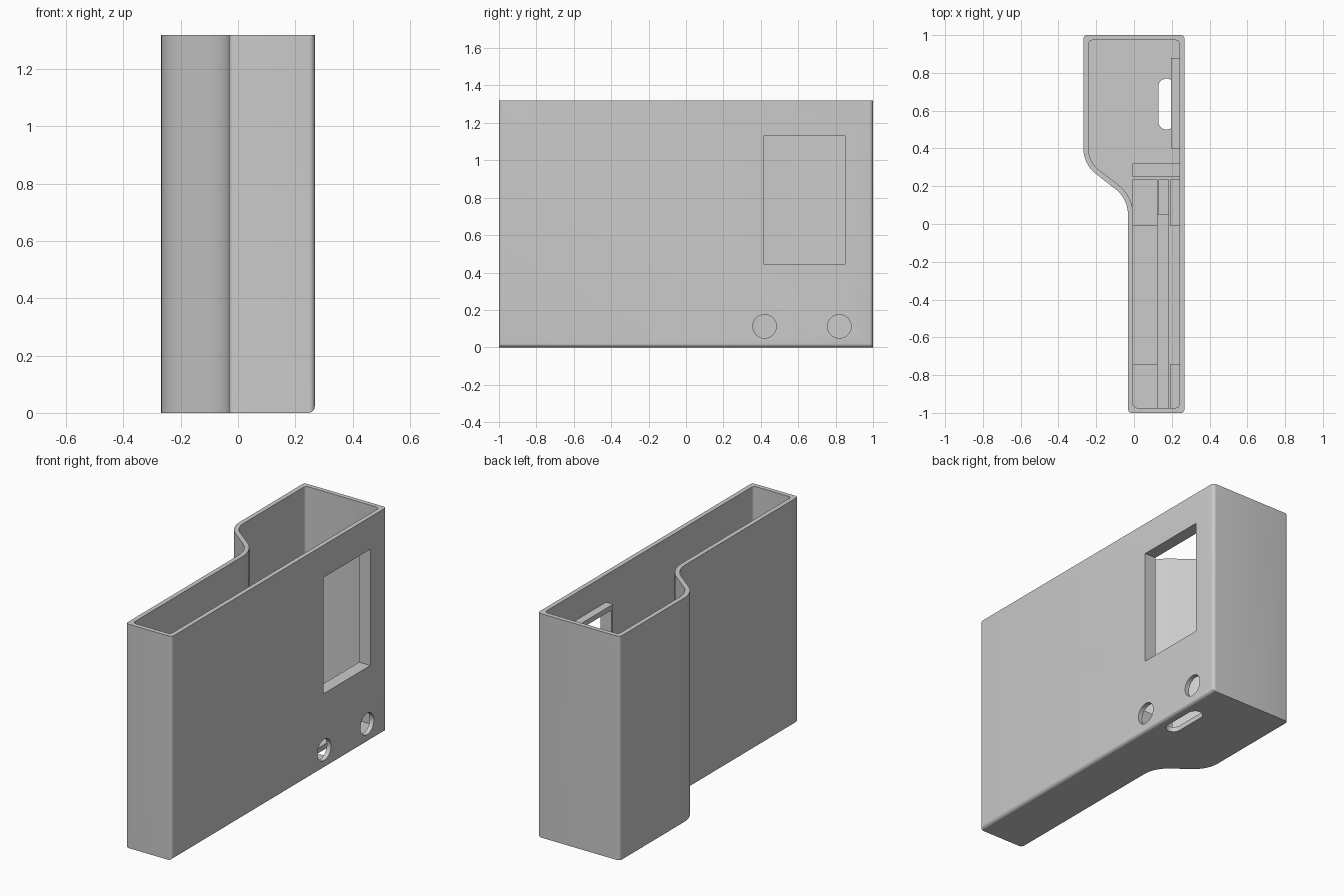
import bpy, bmesh, math
from math import cos, sin, radians

cube = bpy.data.objects.get("Cube")
if cube:
    bpy.data.objects.remove(cube, do_unlink=True)

HALF_X, HEIGHT, WALL, FLOOR = 0.268, 1.32, 0.027, 0.03
NECK_X, BEND = -0.032, 0.17
INNER_X = HALF_X - WALL

grey = bpy.data.materials.new("light grey plastic")
grey.use_nodes = True
grey.diffuse_color = (0.6, 0.6, 0.6, 1)
grey.node_tree.nodes["Principled BSDF"].inputs["Base Color"].default_value = (0.6, 0.6, 0.6, 1)


def arc(cx, cy, r, a0, a1, n=6):
    angles = [radians(a0 + (a1 - a0) * i / n) for i in range(n + 1)]
    return [(cx + r * cos(a), cy + r * sin(a)) for a in angles]


def prism(name, points, start, end, axis="z"):
    """Extrude a flat outline along an axis; (u, v) is (x, y), (y, z) or (x, z)."""
    place = {"z": lambda u, v, w: (u, v, w),
             "x": lambda u, v, w: (w, u, v),
             "y": lambda u, v, w: (u, w, v)}[axis]
    bm = bmesh.new()
    low = [bm.verts.new(place(u, v, start)) for u, v in points]
    high = [bm.verts.new(place(u, v, end)) for u, v in points]
    bm.faces.new(low[::-1])
    bm.faces.new(high)
    for i in range(len(low)):
        j = (i + 1) % len(low)
        bm.faces.new((low[i], low[j], high[j], high[i]))
    bmesh.ops.recalc_face_normals(bm, faces=bm.faces)
    mesh = bpy.data.meshes.new(name)
    bm.to_mesh(mesh)
    bm.free()
    obj = bpy.data.objects.new(name, mesh)
    bpy.context.collection.objects.link(obj)
    mesh.materials.append(grey)
    return obj


def box(name, x0, x1, y0, y1, z0, z1):
    return prism(name, [(x0, y0), (x1, y0), (x1, y1), (x0, y1)], z0, z1)


def combine(target, tool, operation):
    tool.hide_render = True
    mod = target.modifiers.new(operation.lower(), "BOOLEAN")
    mod.operation, mod.solver, mod.object = operation, "EXACT", tool
    bpy.context.view_layer.objects.active = target
    bpy.ops.object.modifier_apply(modifier=mod.name)
    bpy.data.objects.remove(tool, do_unlink=True)


def outline(inset):
    """Plan outline of the case: narrow grip, S-shaped shoulder, wide head."""
    r = 0.02
    left, right = -HALF_X + inset, HALF_X - inset
    neck, end = NECK_X + inset, 1 - inset
    c1, c2 = (-HALF_X + BEND, 0.40), (NECK_X - BEND, 0.05)
    dx, dy = c1[0] - c2[0], c1[1] - c2[1]
    turn = math.degrees(math.atan2(dy, dx) - math.acos(2 * BEND / math.hypot(dx, dy)))
    return (arc(neck + r, -end + r, r, 180, 270) + arc(right - r, -end + r, r, 270, 360)
            + arc(right - r, end - r, r, 0, 90) + arc(left + r, end - r, r, 90, 180)
            + arc(*c1, BEND - inset, 180, 180 + turn, 14)
            + arc(*c2, BEND + inset, turn, 0, 14))


# Open-topped shell with a rounded lower edge on the window side
case = prism("case_shell", outline(0), 0, HEIGHT)
trim = ([(-1, 0)] + arc(HALF_X - 0.022, 0.022, 0.022, 270, 360)
        + [(HALF_X, 2), (-1, 2)])
combine(case, prism("edge_trim", trim, -2, 2, "y"), "INTERSECT")
combine(case, prism("cavity", outline(WALL), FLOOR, 2), "DIFFERENCE")

# Thickened frame behind the window, then the window opening
combine(case, box("window_frame", 0.195, HALF_X - 0.01, 0.40, 0.88, 0.415, 1.16), "UNION")
combine(case, box("window_cut", 0.1, 0.4, 0.415, 0.85, 0.445, 1.13), "DIFFERENCE")

# Two round button holes
for y in (0.42, 0.82):
    hole = arc(y, 0.112, 0.063, 0, 360, 40)[:-1]
    combine(case, prism("button_cut", hole, 0.2, 0.4, "x"), "DIFFERENCE")

# Rounded connector slot through the floor
slot = arc(0.172, 0.727, 0.043, 0, 180, 12) + arc(0.172, 0.543, 0.043, 180, 360, 12)
combine(case, prism("slot_cut", slot, -0.1, 0.1), "DIFFERENCE")

# Holders standing on the floor inside
base = FLOOR - 0.01
neck_in, wall_in = NECK_X + WALL - 0.004, INNER_X + 0.004
holders = [box("partition", neck_in, wall_in, 0.25, 0.32, base, 0.2)]
for label, y0, y1 in (("front", -0.977, -0.74), ("middle", -0.01, 0.235)):
    holders.append(box(label + "_inner_post", neck_in, 0.125, y0, y1, base, 0.2))
    holders.append(box(label + "_outer_post", 0.19, wall_in, y0, y1, base, 0.2))
holders.append(box("floor_rail", 0.125, 0.182, -0.975, 0.05, base, 0.05))
holders.append(box("rail_stop", 0.13, 0.185, 0.05, 0.235, base, 0.08))

bpy.ops.object.select_all(action="DESELECT")
for part in [case] + holders:
    part.select_set(True)
bpy.context.view_layer.objects.active = case
bpy.ops.object.shade_smooth_by_angle(angle=radians(30))
